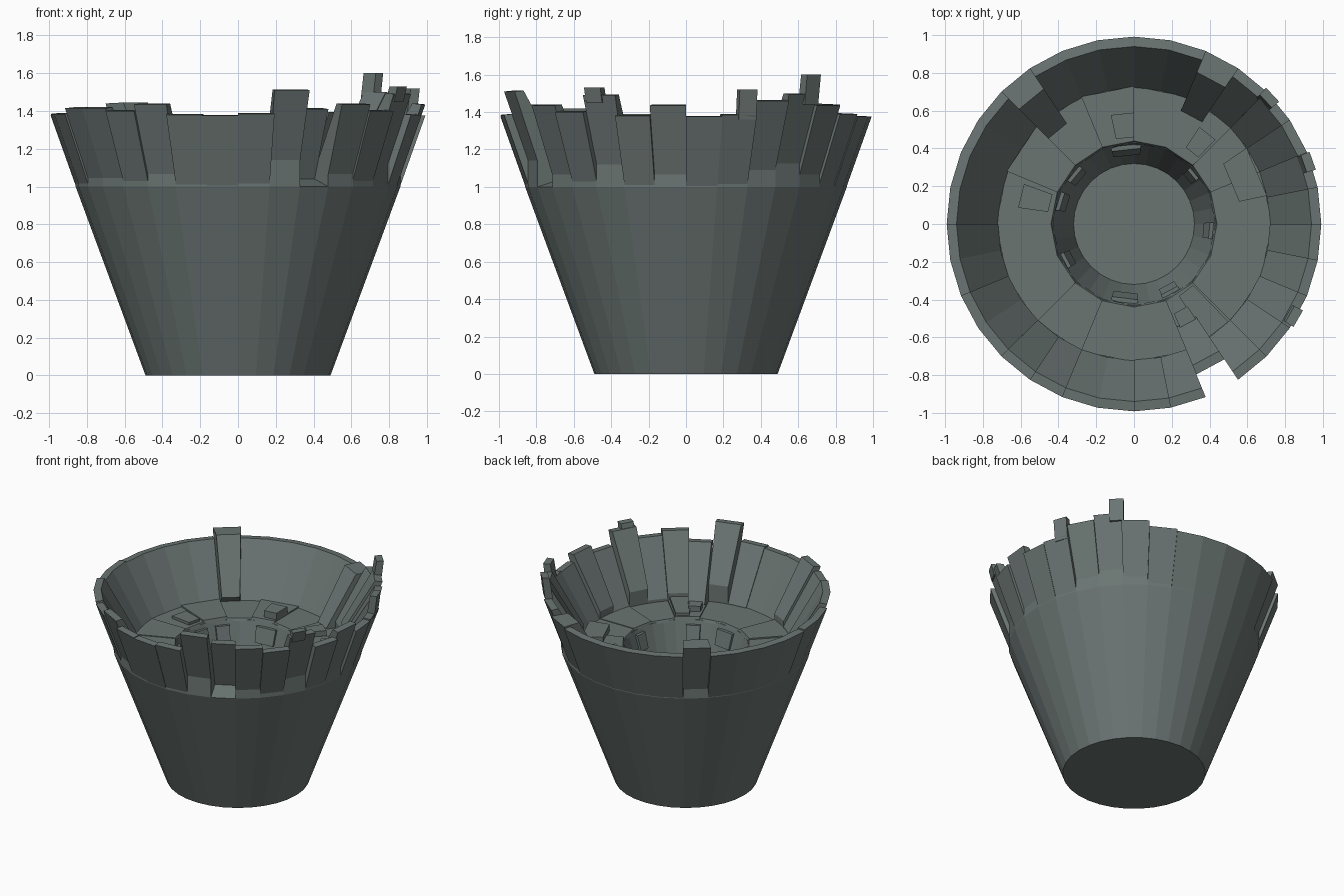
import bpy, bmesh, math

if "Cube" in bpy.data.objects:
    bpy.data.objects.remove(bpy.data.objects["Cube"])

N = 32
STEP = 2 * math.pi / N

stone = bpy.data.materials.new("grey_green_stone")
stone.diffuse_color = (0.145, 0.178, 0.170, 1)
stone.use_nodes = True
stone.node_tree.nodes["Principled BSDF"].inputs["Base Color"].default_value = stone.diffuse_color


def finish(name, bm):
    bmesh.ops.remove_doubles(bm, verts=bm.verts, dist=1e-5)
    bmesh.ops.recalc_face_normals(bm, faces=bm.faces)
    me = bpy.data.meshes.new(name)
    bm.to_mesh(me)
    bm.free()
    me.materials.append(stone)
    ob = bpy.data.objects.new(name, me)
    bpy.context.collection.objects.link(ob)
    return ob


def polar(r, a, z):
    return (r * math.cos(a), r * math.sin(a), z)


def block(bm, a0, a1, sections):
    """Closed block between two angles; sections are (z_in, r_in, z_out, r_out) from bottom to top."""
    rings = []
    for zi, ri, zo, ro in sections:
        rings.append([bm.verts.new(polar(ri, a0, zi)), bm.verts.new(polar(ro, a0, zo)),
                      bm.verts.new(polar(ro, a1, zo)), bm.verts.new(polar(ri, a1, zi))])
    bm.faces.new(rings[0])
    bm.faces.new(rings[-1])
    for lo, hi in zip(rings, rings[1:]):
        for i in range(4):
            j = (i + 1) % 4
            bm.faces.new((lo[i], lo[j], hi[j], hi[i]))


# Tapered body with a stepped floor and a central well
bm = bmesh.new()
profile = [(0.49, 0), (0.86, 1.0), (0.43, 1.0), (0.32, 0.65)]
rings = [[bm.verts.new(polar(r, i * STEP, z)) for i in range(N)] for r, z in profile]
for lo, hi in zip(rings, rings[1:]):
    for i in range(N):
        j = (i + 1) % N
        bm.faces.new((lo[i], lo[j], hi[j], hi[i]))
bm.faces.new(rings[0])
bm.faces.new(rings[-1])
finish("tapered_body", bm)

# Flared wall: one block per side, (lift, inner offset, outer offset)
wall = {1: (.015, 0, 0), 2: (.09, 0, 0), 3: (.125, 0, 0), 4: (.065, 0, 0), 5: (.02, -.07, 0),
        11: (.07, -.08, 0), 16: (.015, 0, 0), 17: (.015, 0, 0), 18: (.045, 0, 0),
        19: (.045, 0, 0), 20: (.03, 0, 0), 21: (.065, 0, 0), 22: (.01, 0, 0),
        24: (.015, 0, 0), 25: (.14, 0, 0), 26: (.04, -.13, -.13), 27: (.065, 0, 0),
        28: (.03, 0, 0), 29: (.12, 0, 0), 30: (.01, 0, 0), 31: (.065, 0, 0)}
bm = bmesh.new()
for k in range(N):
    d, oi, oo = wall.get(k, (.005, 0, 0))
    sections = [(1.0, .72, 1.0, .86),
                (1.0 + d, .72 + oi, 1.0 + d, .86 + oo),
                (1.375 + d, .94 + oi, 1.37 + d, .992 + oo)]
    block(bm, k * STEP, (k + 1) * STEP, sections)
finish("flared_wall", bm)

# Small merlons on the rim: centre angle, width, bottom, top
bm = bmesh.new()
for deg, w, z0, z1 in [(43, .10, 1.44, 1.60), (19.5, .10, 1.36, 1.52), (-30, .10, 1.45, 1.53)]:
    a, h = math.radians(deg), w / 2
    block(bm, a - h, a + h, [(z0, .93, z0, .985), (z1, .955, z1, 1.005)])
finish("rim_merlons", bm)

# Uneven paving slabs on the floor, two sides wide
bm = bmesh.new()
slabs = [.01, .025, .015, .01, .02, .01, .02, .01, .015, .01, .02, .012, .01, .02, .01, .015]
for k, h in enumerate(slabs):
    block(bm, (2 * k) * STEP, (2 * k + 2) * STEP,
          [(.99, .43, .99, .73), (1 + h, .44, 1 + h, .73)])
finish("floor_slabs", bm)

# Loose raised stones on the floor: angles, radii, height
bm = bmesh.new()
for a0, a1, r0, r1, h in [(12, 34, .57, .72, .06), (46, 56, .49, .62, .06),
                          (90, 102, .46, .59, .07), (-66, -57, .52, .60, .06),
                          (160, 172, .46, .62, .03), (-58, -46, .45, .72, .04)]:
    block(bm, math.radians(a0), math.radians(a1),
          [(.99, r0, .99, r1), (1 + h, r0, 1 + h, r1)])
finish("floor_stones", bm)

# Thin stones standing out of the well wall
bm = bmesh.new()
for deg, w in [(96, 22), (140, 14), (163, 14), (-152, 12), (-97, 20), (-62, 14), (-5, 12), (40, 10)]:
    a, h = math.radians(deg), math.radians(w) / 2
    block(bm, a - h, a + h, [(.86, .37, .86, .40), (.97, .402, .97, .44)])
finish("well_stones", bm)
